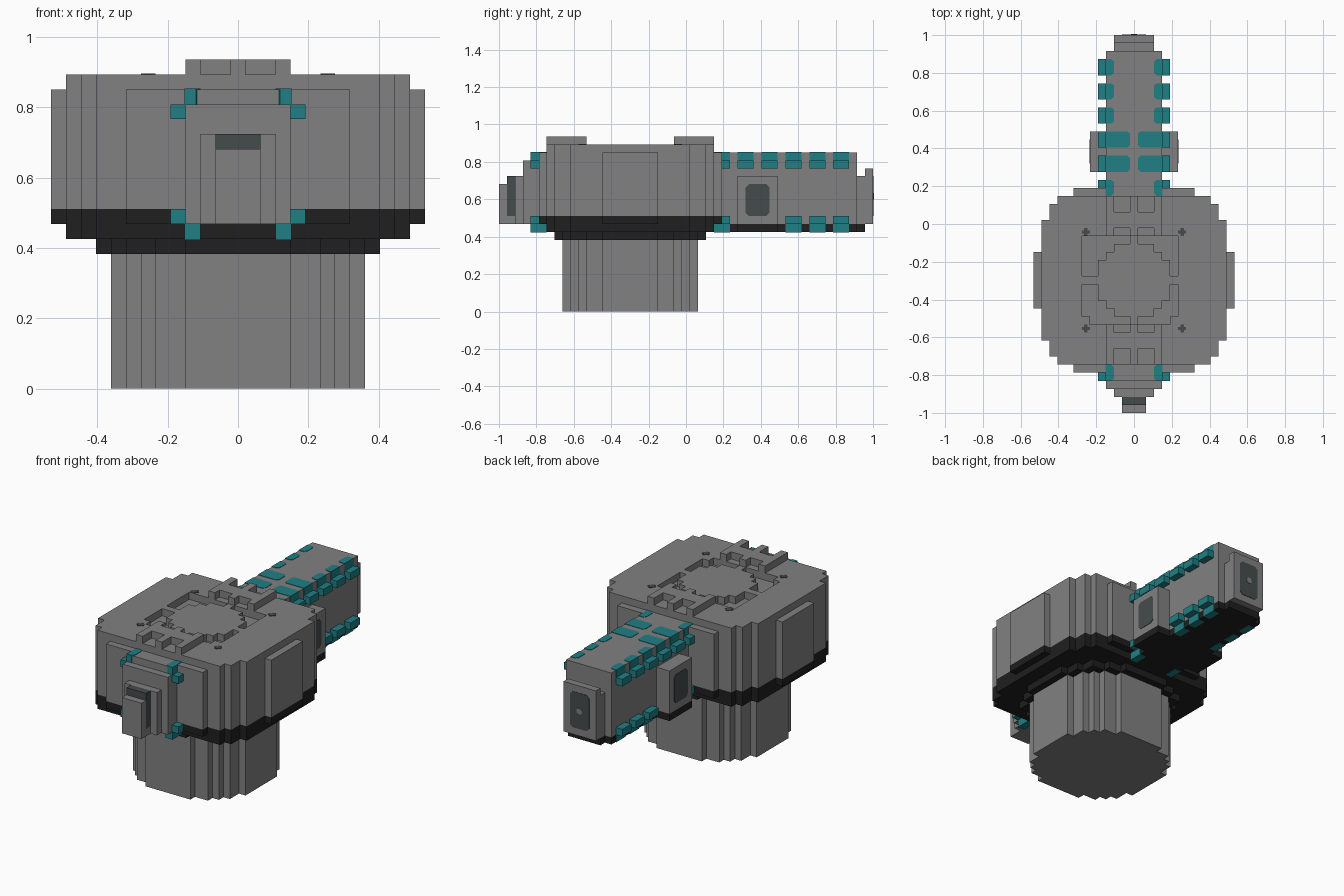
import bpy, bmesh

if "Cube" in bpy.data.objects:
    bpy.data.objects.remove(bpy.data.objects["Cube"], do_unlink=True)

U = 2 / 47      # one block
CY = -7         # turret centre along y, in blocks
EPS = 0.06      # thickness of painted plates, in blocks


def material(name, color):
    m = bpy.data.materials.new(name)
    m.use_nodes = True
    m.diffuse_color = (*color, 1)
    m.node_tree.nodes["Principled BSDF"].inputs["Base Color"].default_value = (*color, 1)
    return m


GREY = material("hull grey", (0.22, 0.22, 0.22))
BLACK = material("underside black", (0.014, 0.014, 0.014))
DARK = material("panel charcoal", (0.06, 0.072, 0.072))
TEAL = material("teal stud", (0.014, 0.21, 0.235))


def prisms(name, mat, parts):
    """Each part is (outline, low, high, axis); outlines are extruded along the axis."""
    bm = bmesh.new()
    for outline, low, high, axis in parts:
        rings = []
        for h in (low, high):
            ring = []
            for a, b in outline:
                p = {"x": (h, a, b), "y": (a, h, b), "z": (a, b, h)}[axis]
                ring.append(bm.verts.new([c * U for c in p]))
            rings.append(ring)
        lo, hi = rings
        bm.faces.new(lo)
        bm.faces.new(hi)
        n = len(lo)
        for i in range(n):
            j = (i + 1) % n
            bm.faces.new((lo[i], lo[j], hi[j], hi[i]))
    bmesh.ops.recalc_face_normals(bm, faces=bm.faces)
    me = bpy.data.meshes.new(name)
    bm.to_mesh(me)
    bm.free()
    me.materials.append(mat)
    ob = bpy.data.objects.new(name, me)
    bpy.context.collection.objects.link(ob)
    return ob


def rect(a0, a1, b0, b1):
    return [(a0, b0), (a1, b0), (a1, b1), (a0, b1)]


def cut_rect(a0, a1, b0, b1, c=0.4):
    return [(a0 + c, b0), (a1 - c, b0), (a1, b0 + c), (a1, b1 - c),
            (a1 - c, b1), (a0 + c, b1), (a0, b1 - c), (a0, b0 + c)]


def block(x0, x1, y0, y1, z0, z1):
    return (rect(x0, x1, y0, y1), z0, z1, "z")


def stepped_disc(steps):
    """Mirror a quarter staircase of (half x, half y) into a blocky disc."""
    quarter = []
    last = 0
    for x, y in steps:
        if last:
            quarter.append((x, last))
        quarter.append((x, y))
        last = y
    left = [(-x, y) for x, y in reversed(quarter)]
    top = quarter + left
    return [(x, y + CY) for x, y in top + [(-x, -y) for x, y in top]]


# Turret drum: stem, dark stepped underside, hull and cap
stem = [(8.5, 3.5), (7.5, 5.5), (6.5, 6.5), (5.5, 7.5), (3.5, 8.5)]
collar = [(9.5, 3.5), (8.5, 5.5), (7.5, 7.5), (5.5, 8.5), (3.5, 9.5)]
hull = [(12.5, 3.5), (11.5, 7.5), (10.5, 9.5), (9.5, 10.5), (7.5, 11.5)]
inset = [(11.5, 7.5), (10.5, 9.5), (9.5, 10.5)]
prisms("stem", GREY, [(stepped_disc(stem), 0, 9, "z")])
prisms("underside", BLACK, [(stepped_disc(collar), 9, 10, "z"),
                            (stepped_disc(inset), 10, 11, "z"),
                            (stepped_disc(hull), 11, 12, "z")])
prisms("hull", GREY, [(stepped_disc(hull), 12, 20, "z")])
cap = prisms("cap", GREY, [(stepped_disc(inset), 20, 21, "z")])

# Ring groove in the cap, four quadrants with bridges between them
inner = [(4.5, 0.5), (4.5, 2.5), (3.5, 2.5), (3.5, 3.5), (2.5, 3.5), (2.5, 4.5), (0.5, 4.5)]
quads = []
for sx in (-1, 1):
    for sy in (-1, 1):
        w = 6.5 if sx < 0 else 5.5
        outer = [(0.5, 5.5), (w - 1, 5.5), (w - 1, 4.5), (w, 4.5), (w, 0.5)]
        if sy > 0:
            outer = [(0.5, 5.5), (w, 5.5), (w, 0.5)]
        quads.append(([(sx * x, CY + sy * y) for x, y in inner + outer], 19.5, 21.5, "z"))
cutter = prisms("groove_cutter", GREY, quads)
cutter.hide_render = True
mod = cap.modifiers.new("groove", "BOOLEAN")
mod.operation = "DIFFERENCE"
mod.solver = "EXACT"
mod.object = cutter
bpy.context.view_layer.objects.active = cap
bpy.ops.object.modifier_apply(modifier=mod.name)
bpy.data.objects.remove(cutter, do_unlink=True)

# Raised ribbed brackets in front of and behind the ring
ribs = []
for s in (-1, 1):
    def bracket(x0, x1, y0, y1):
        ya, yb = sorted((CY + s * y0, CY + s * y1))
        ribs.append(block(x0, x1, ya, yb, 21, 22))
    for x0, x1 in ((-3.5, -2.5), (-0.5, 0.5), (2.5, 3.5)):
        bracket(x0, x1, 5.5, 6.5)
        bracket(x0, x1, 8.5, 10.5)
    bracket(-3.5, 3.5, 6.5, 8.5)
prisms("cap_brackets", GREY, ribs)

# Four small cross marks on the cap
marks = []
for x in (-6, 6):
    for y in (-13, -1):
        marks.append(block(x - 0.5, x + 0.5, y - 0.2, y + 0.2, 21, 21 + EPS))
        marks.append(block(x - 0.2, x + 0.2, y - 0.5, y + 0.5, 21, 21 + EPS))
prisms("cap_marks", DARK, marks)

# Front mount with slotted snout
prisms("front_mount", GREY, [block(-3.5, 3.5, -19.5, -18.5, 11, 20),
                             block(-3.5, 3.5, -20.5, -19.5, 11, 19),
                             block(-2.5, 2.5, -21.5, -20.5, 11, 17),
                             block(-1.5, 1.5, -22.5, -21.5, 11, 12),
                             block(-1.5, 1.5, -23.5, -22.5, 11, 16)])
prisms("front_slot", DARK, [block(-1.5, 1.5, -22.5, -21.5, 12, 17)])

# Rear arm with side pods and end plate
prisms("rear_arm", GREY, [block(-3.5, 3.5, 4.5, 21.5, 11, 20),
                          block(-2.5, 2.5, 21.5, 22.5, 11, 17),
                          block(-2.5, 2.5, 22.5, 23.5, 11, 18)])
prisms("arm_underside", BLACK, [block(-3.5, 3.5, 3.5, 21.5, 10, 11),
                                block(-2.5, 2.5, 21.5, 22.5, 10, 11),
                                block(-5.5, -3.5, 6.5, 11.5, 10, 11),
                                block(3.5, 5.5, 6.5, 11.5, 10, 11)])
prisms("side_pods", GREY, [block(-5.5, -3.5, 6.5, 11.5, 11, 17),
                           block(3.5, 5.5, 6.5, 11.5, 11, 17)])
prisms("pod_panels", DARK, [(cut_rect(7.5, 10.5, 12, 16), -5.5 - EPS, -5.5, "x"),
                            (cut_rect(7.5, 10.5, 12, 16), 5.5, 5.5 + EPS, "x")])
prisms("end_panel", DARK, [(cut_rect(-1.5, 1.5, 12, 17), 23.5, 23.5 + EPS, "y")])
prisms("end_dot", GREY, [(cut_rect(-0.4, 0.4, 14.1, 14.9, 0.2), 23.5, 23.5 + 2 * EPS, "y")])

# Teal studs: stepped corner pairs along the arm and around the turret ends
studs = []


def stud(side, y0, y1, reach=2.5, top=True, bottom=True, pad=None):
    p0, p1 = pad or (y0, y1)
    out = sorted((side * 3.5, side * 4.5))
    edge = sorted((side * reach, side * (3.5 + EPS)))
    if top:
        studs.append(block(*out, y0, y1, 18, 19))
        c = 0.3
        shape = [(3.5 + EPS, p0), (reach + c, p0), (reach, p0 + c),
                 (reach, p1 - c), (reach + c, p1), (3.5 + EPS, p1)]
        studs.append(([(side * x, y) for x, y in shape], 19, 20 + EPS, "z"))
    if bottom:
        studs.append(block(*out, y0, y1, 11, 12))
        studs.append(block(*edge, p0, p1, 10 - EPS, 11))


for side in (-1, 1):
    stud(side, -19.5 - EPS, -18.5, pad=(-19.5 - EPS, -17.5))
    stud(side, 4.5, 5.5, pad=(3.5, 5.5))
    for y in (6.5, 9.5):
        stud(side, y, y + 2, reach=0.5, bottom=False)
    for y in (12.5, 15.5, 18.5):
        stud(side, y, y + 2)
prisms("teal_studs", TEAL, studs)
